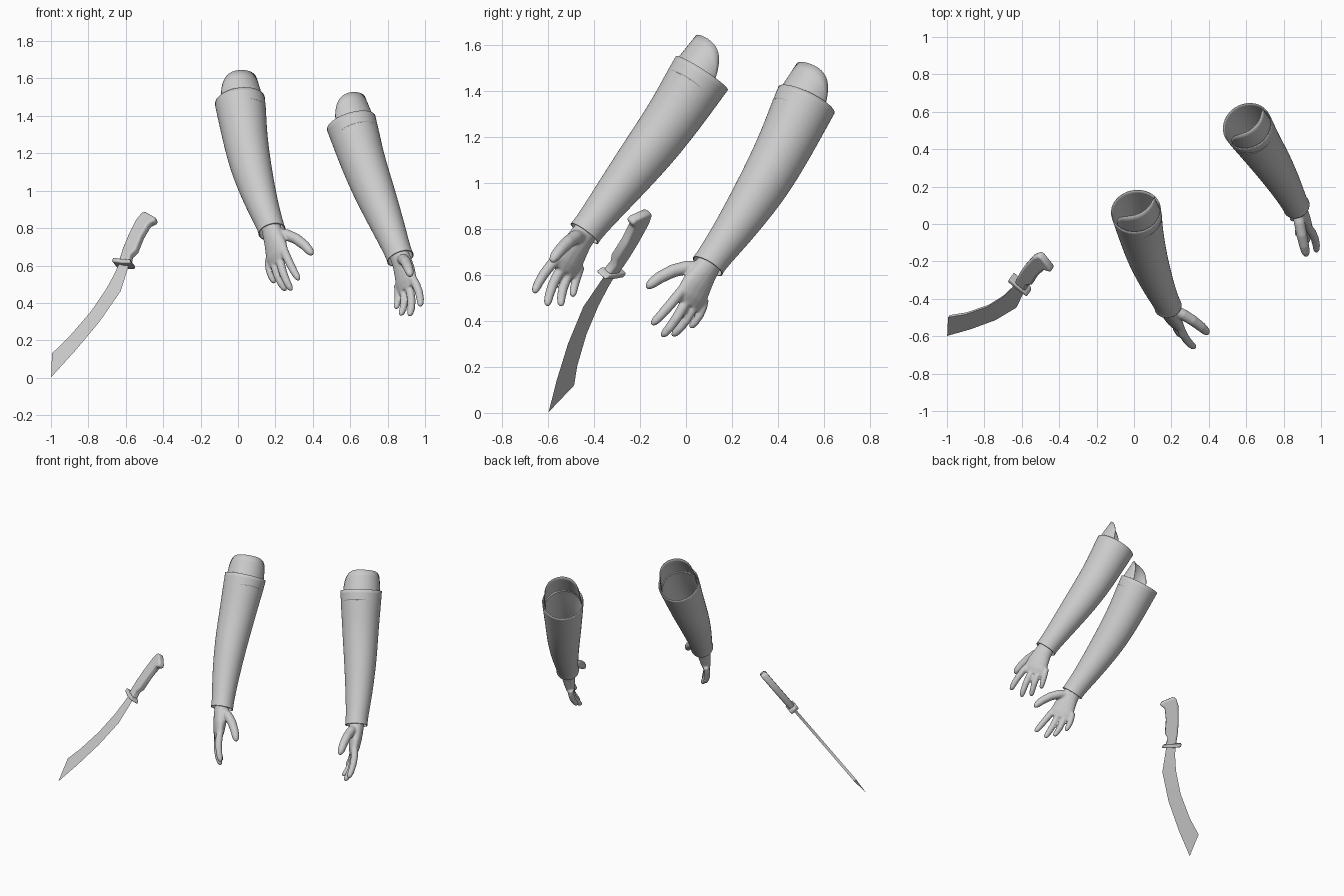
import bpy, bmesh, math
from mathutils import Vector, Matrix

old = bpy.data.objects.get("Cube")
if old:
    bpy.data.objects.remove(old, do_unlink=True)

grey = bpy.data.materials.new("plain_grey")
grey.use_nodes = True
grey.diffuse_color = (0.6, 0.6, 0.6, 1)
grey.node_tree.nodes["Principled BSDF"].inputs["Base Color"].default_value = (0.6, 0.6, 0.6, 1)


def make_object(name, bm, angle=60):
    bmesh.ops.recalc_face_normals(bm, faces=bm.faces)
    mesh = bpy.data.meshes.new(name)
    bm.to_mesh(mesh)
    bm.free()
    mesh.materials.append(grey)
    obj = bpy.data.objects.new(name, mesh)
    bpy.context.collection.objects.link(obj)
    bpy.ops.object.select_all(action='DESELECT')
    obj.select_set(True)
    bpy.context.view_layer.objects.active = obj
    bpy.ops.object.shade_smooth_by_angle(angle=math.radians(angle))
    return obj


def modifier(obj, kind, **settings):
    mod = obj.modifiers.new(kind.lower(), kind)
    for key, value in settings.items():
        setattr(mod, key, value)


def sweep(bm, frame, stations, capped=True, sides=16):
    """Tube through stations (s, n, w, width radius, depth radius)."""
    points = [Vector(st[:3]) for st in stations]
    rings = []
    for i, st in enumerate(stations):
        along = (points[min(i + 1, len(points) - 1)] - points[max(i - 1, 0)]).normalized()
        a = Vector((1, 0, 0))
        a = (a - along * a.dot(along)).normalized()
        b = along.cross(a)
        ring = []
        for k in range(sides):
            t = math.tau * k / sides
            p = points[i] + a * st[3] * math.cos(t) + b * st[4] * math.sin(t)
            ring.append(bm.verts.new(frame @ p))
        rings.append(ring)
    for r0, r1 in zip(rings, rings[1:]):
        for k in range(sides):
            m = (k + 1) % sides
            bm.faces.new((r0[k], r0[m], r1[m], r1[k]))
    if capped:
        bm.faces.new(rings[0])
        bm.faces.new(rings[-1])


def finger(bm, frame, base, middle, tip, radius):
    # tapering three-point finger with a rounded end
    p0, p1, p2 = Vector(base), Vector(middle), Vector(tip)
    stations = []
    for t, scale in ((0, 1), (.25, 1.05), (.5, 1), (.75, .92), (.9, .8), (.97, .55), (1, .25)):
        p = p0 * (1 - t) * (1 - 2 * t) + p1 * 4 * t * (1 - t) + p2 * t * (2 * t - 1)
        stations.append((*p, radius * scale, radius * scale))
    sweep(bm, frame, stations)


def arm_frame(wrist, along, thumb, hand):
    # axes: across the palm to the thumb, out of the palm, down the arm
    d = Vector(along).normalized()
    u = Vector(thumb)
    u = (u - d * u.dot(d)).normalized()
    v = d.cross(u) * hand
    s, n = u * .78 + v * .62, u * .62 - v * .78
    return Matrix.Translation(wrist) @ Matrix((s, n, d)).transposed().to_4x4()


SLEEVE = [(0, 0, -.87, .136, .134), (-.008, -.002, -.78, .131, .129),
          (-.02, -.005, -.665, .123, .12), (-.026, -.009, -.534, .117, .112),
          (-.025, -.013, -.388, .108, .102), (-.014, -.01, -.18, .086, .084),
          (-.003, -.002, -.05, .073, .071), (0, 0, .0, .072, .07), (0, 0, .012, .074, .072)]

PALM = [(0, 0, -.06, .056, .05), (0, 0, 0, .058, .049), (0, 0, .05, .064, .046),
        (-.004, .004, .11, .076, .041), (-.014, .009, .165, .083, .034), (-.02, .014, .205, .07, .022)]

FINGERS = [((.045, .01, .17), (.06, .015, .275), (.065, .046, .372), .022),
           ((-.002, .012, .18), (-.012, .02, .285), (-.023, .062, .375), .022),
           ((-.047, .012, .165), (-.064, .025, .26), (-.076, .073, .335), .021),
           ((-.082, .01, .13), (-.106, .016, .2), (-.117, .047, .262), .019),
           ((.015, .01, .03), (.098, .068, .11), (.142, .112, .235), .029)]


def build_arm(side, frame):
    # hollow sleeve
    bm = bmesh.new()
    sweep(bm, frame, SLEEVE, capped=False, sides=20)
    sleeve = make_object(side + "_sleeve", bm)
    modifier(sleeve, 'SUBSURF', levels=2, render_levels=2)
    modifier(sleeve, 'SOLIDIFY', thickness=.005, offset=0)

    # curved elbow flap rising out of the sleeve on the thumb side
    bm = bmesh.new()
    cols, rows, grid = 30, 5, []
    for i in range(cols + 1):
        q = 2 * i / cols - 1
        angle = math.radians(-8 + 92 * q)
        top = -.865 - .125 * (1 - abs(q) ** 4)
        column = []
        for j in range(rows + 1):
            t = j / rows
            radius = .124 - .008 * t
            column.append(bm.verts.new(frame @ Vector((radius * math.cos(angle), radius * math.sin(angle),
                                                       -.79 * (1 - t) + top * t))))
        grid.append(column)
    for c0, c1 in zip(grid, grid[1:]):
        for j in range(rows):
            bm.faces.new((c0[j], c1[j], c1[j + 1], c0[j + 1]))
    flap = make_object(side + "_elbow_flap", bm)
    modifier(flap, 'SOLIDIFY', thickness=.005, offset=0)

    # hand, fused from palm, fingers and thumb
    bm = bmesh.new()
    sweep(bm, frame, PALM)
    for spec in FINGERS:
        finger(bm, frame, *spec)
    hand = make_object(side + "_hand", bm)
    modifier(hand, 'REMESH', mode='VOXEL', voxel_size=.006, use_smooth_shade=True)
    modifier(hand, 'SMOOTH', factor=.5, iterations=4)


build_arm("right", arm_frame((.18, -.435, .79), (.195, -.579, -.791), (.953, -.081, .296), 1))
build_arm("left", arm_frame((.865, .1, .648), (.299, -.488, -.821), (-.07, -.87, .49), -1))

# Machete, lying in one tilted plane
FLAT = Vector((.47, .65, -.594)).normalized()


def on_plane(x, z):
    return Vector((x, -.6 - .723 * (x + 1) + .914 * z, z))


def plate(name, outline, thickness, bevel):
    bm = bmesh.new()
    face = bm.faces.new([bm.verts.new(on_plane(*p) - FLAT * thickness / 2) for p in outline])
    new = bmesh.ops.extrude_face_region(bm, geom=[face])
    bmesh.ops.translate(bm, vec=FLAT * thickness,
                        verts=[g for g in new["geom"] if isinstance(g, bmesh.types.BMVert)])
    obj = make_object(name, bm)
    modifier(obj, 'BEVEL', width=bevel, segments=3, limit_method='ANGLE', angle_limit=math.radians(50))


# blade: thick spine, sharp belly
SPINE = [(-.99, .125), (-.9, .212), (-.783, .348), (-.698, .473), (-.655, .553), (-.632, .605)]
BELLY = [(-.999, .003), (-.874, .14), (-.74, .3), (-.628, .462), (-.607, .527), (-.584, .6)]
bm = bmesh.new()
rows = []
for back, edge in zip(SPINE, BELLY):
    p = on_plane(*back)
    rows.append([bm.verts.new(v) for v in (p + FLAT * .009, p - FLAT * .009, on_plane(*edge))])
for r0, r1 in zip(rows, rows[1:]):
    for k in range(3):
        m = (k + 1) % 3
        bm.faces.new((r0[k], r0[m], r1[m], r1[k]))
bm.faces.new(rows[0])
bm.faces.new(rows[-1])
make_object("blade", bm, 30)

plate("guard", [(-.662, .606), (-.655, .626), (-.61, .62), (-.566, .616), (-.56, .598), (-.61, .598)], .06, .006)
plate("handle", [(-.63, .615), (-.607, .687), (-.58, .751), (-.537, .837), (-.505, .876), (-.485, .877),
                 (-.438, .85), (-.436, .832), (-.473, .815), (-.51, .751), (-.54, .676), (-.568, .65),
                 (-.575, .61)], .044, .012)
